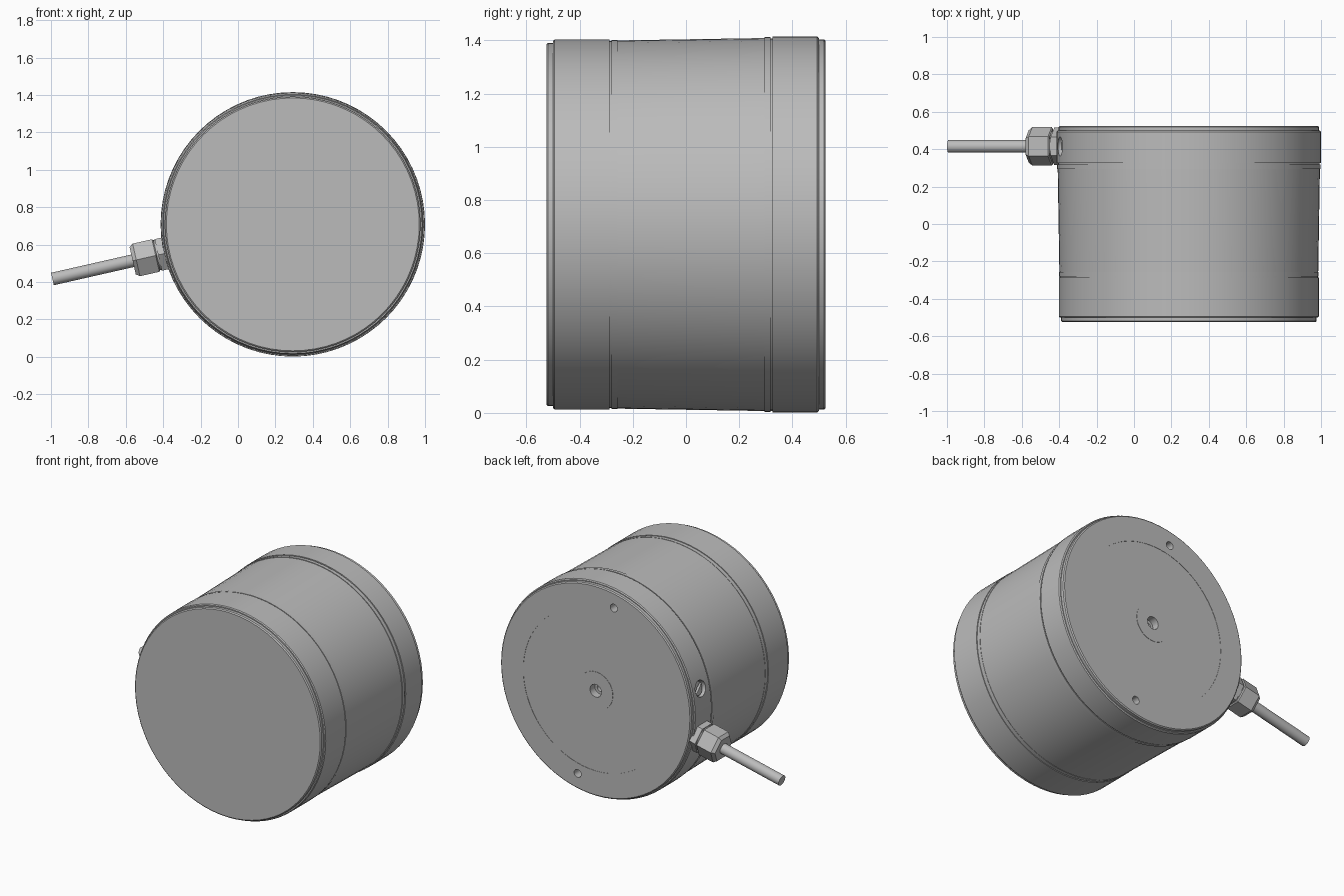
import bpy, bmesh, math
from mathutils import Matrix, Vector

if "Cube" in bpy.data.objects:
    bpy.data.objects.remove(bpy.data.objects["Cube"])

CX, CZ, TILT = 0.293, 0.708, math.radians(12.8)
GLAND_Y = 0.415

metal = bpy.data.materials.new("grey_metal")
metal.diffuse_color = (0.5, 0.5, 0.5, 1)
metal.use_nodes = True
metal.node_tree.nodes["Principled BSDF"].inputs["Base Color"].default_value = metal.diffuse_color


def frame(origin, axis, side):
    """Matrix whose local z follows axis and local x follows side."""
    z, x = Vector(axis).normalized(), Vector(side)
    y = z.cross(x)
    m = Matrix((x, y, z)).transposed().to_4x4()
    m.translation = origin
    return m


def lathe(name, profile, sides, matrix):
    """Closed solid of revolution from (distance along axis, radius) points."""
    bm = bmesh.new()
    rings = []
    for t, r in profile:
        rings.append([bm.verts.new((r * math.cos(2 * math.pi * i / sides),
                                    r * math.sin(2 * math.pi * i / sides), t))
                      for i in range(sides)])
    for a, b in zip(rings, rings[1:]):
        for i in range(sides):
            j = (i + 1) % sides
            bm.faces.new((a[i], a[j], b[j], b[i]))
    bm.faces.new(rings[0][::-1])
    bm.faces.new(rings[-1])
    bmesh.ops.recalc_face_normals(bm, faces=bm.faces)
    bm.transform(matrix)
    mesh = bpy.data.meshes.new(name)
    bm.to_mesh(mesh)
    bm.free()
    mesh.materials.append(metal)
    ob = bpy.data.objects.new(name, mesh)
    bpy.context.collection.objects.link(ob)
    return ob


def activate(ob):
    bpy.ops.object.select_all(action='DESELECT')
    ob.select_set(True)
    bpy.context.view_layer.objects.active = ob


def cut(ob, cutter):
    activate(ob)
    mod = ob.modifiers.new("cut", 'BOOLEAN')
    mod.operation, mod.solver, mod.object = 'DIFFERENCE', 'EXACT', cutter
    bpy.ops.object.modifier_apply(modifier=mod.name)
    bpy.data.objects.remove(cutter)


def smooth(ob, angle=25):
    activate(ob)
    bpy.ops.object.shade_smooth_by_angle(angle=math.radians(angle))


def radial(angle):
    """Frame pointing outwards from the drum axis on the rear band."""
    return frame((CX, GLAND_Y, CZ), (math.cos(angle), 0, math.sin(angle)), (0, 1, 0))


drum_frame = frame((CX, 0, CZ), (0, 1, 0), (1, 0, 0))
gland_frame = radial(math.pi + TILT)
screw_frame = radial(math.pi - TILT)

# Drum: front cap, tapered middle, rear band, separated by thin grooves
drum = lathe("drum", [
    (-0.525, 0.676), (-0.519, 0.683), (-0.5, 0.683), (-0.5, 0.69), (-0.494, 0.695),
    (-0.287, 0.695), (-0.287, 0.690), (-0.28, 0.690), (-0.28, 0.694), (-0.257, 0.694),
    (-0.257, 0.692), (0.295, 0.701), (0.295, 0.705), (0.317, 0.705), (0.317, 0.700),
    (0.325, 0.700), (0.325, 0.707), (0.493, 0.707), (0.499, 0.701), (0.499, 0.696),
    (0.519, 0.696), (0.525, 0.689), (0.525, 0.53), (0.523, 0.53), (0.523, 0.125),
    (0.525, 0.125)], 72, drum_frame)

# Rear centre bore with a narrower hole behind it
cut(drum, lathe("bore_cutter", [(0.40, 0.024), (0.475, 0.024), (0.475, 0.042), (0.6, 0.042)],
                24, drum_frame))

# Pair of small holes near the rear rim
for s in (-1, 1):
    offset = Vector((-0.597 * math.sin(TILT) * s, 0, 0.597 * math.cos(TILT) * s))
    m = Matrix.Translation(offset) @ drum_frame
    cut(drum, lathe("rim_hole_cutter", [(0.46, 0.026), (0.6, 0.026)], 20, m))

# Recess in the rear band with a slotted screw
cut(drum, lathe("recess_cutter", [(0.64, 0.052), (0.78, 0.052)], 28, screw_frame))
smooth(drum)
screw = lathe("slotted_screw", [(0.63, 0.047), (0.684, 0.047), (0.688, 0.043)], 28, screw_frame)
slot = screw_frame @ Matrix.Rotation(math.radians(35), 4, 'Z') @ Matrix.Diagonal((1, 0.12, 1, 1))
cut(screw, lathe("slot_cutter", [(0.67, 0.09), (0.72, 0.09)], 4, slot))
smooth(screw)

# Cable gland: hex base, neck and chamfered hex nut
lathe("gland_base", [(0.66, 0.1), (0.738, 0.1)], 6, gland_frame)
smooth(lathe("gland_neck", [(0.73, 0.082), (0.755, 0.082)], 32, gland_frame))
lathe("gland_nut", [(0.746, 0.096), (0.752, 0.103), (0.858, 0.103), (0.878, 0.086)],
      6, gland_frame)

# Cable
smooth(lathe("cable", [(0.85, 0.034), (1.318, 0.034)], 24, gland_frame))
bpy.ops.object.select_all(action='DESELECT')
